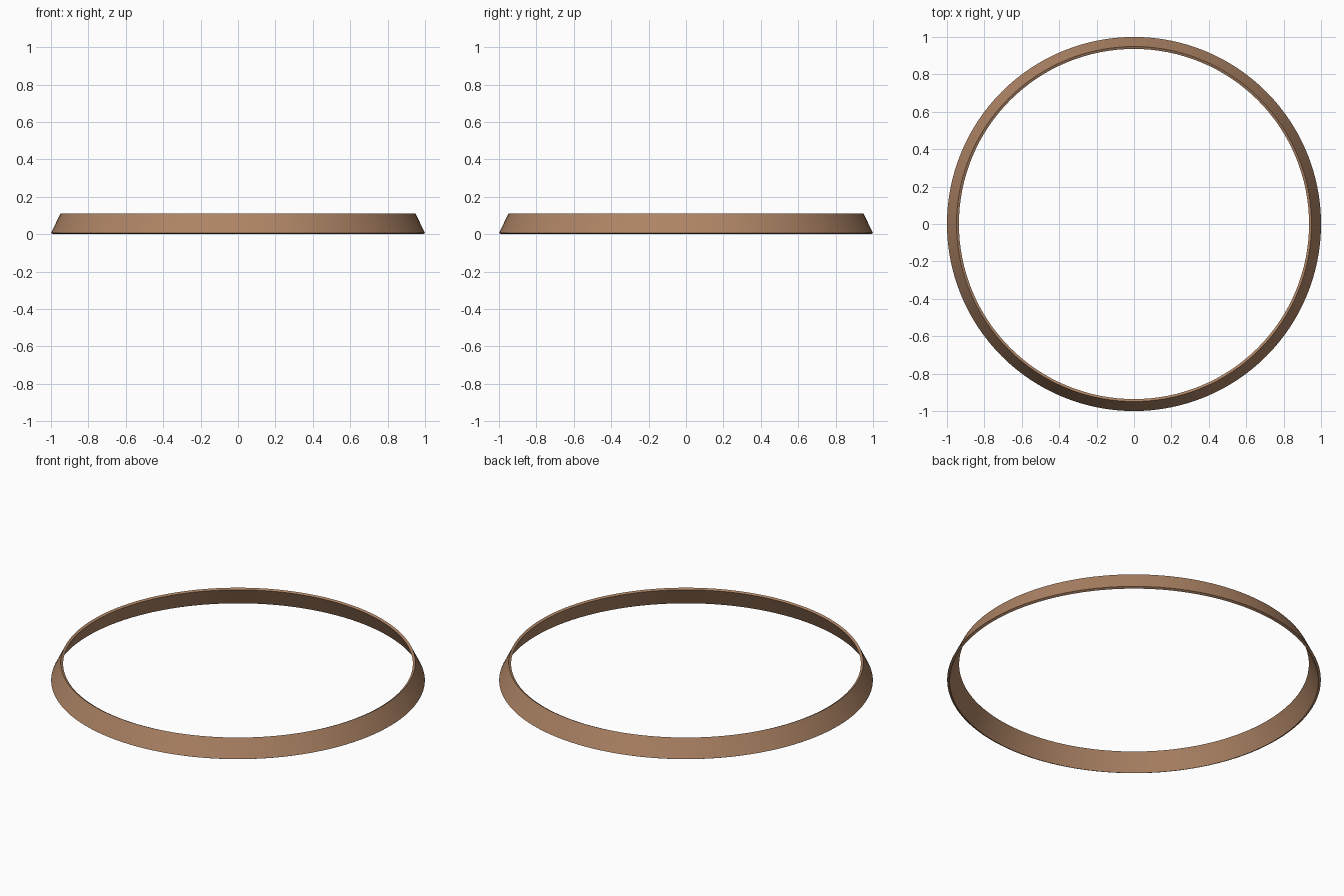
import bpy, bmesh, math

if "Cube" in bpy.data.objects:
    bpy.data.objects.remove(bpy.data.objects["Cube"])

SEGMENTS = 128
# Cross-section (radius, height): a thin leaning wall with rims square to it
PROFILE = [(0.987, 0.0), (1.0, 0.0065), (0.949, 0.11), (0.936, 0.1035)]

# Sweep the cross-section into a closed tapered ring
bm = bmesh.new()
rings = []
for i in range(SEGMENTS):
    a = 2 * math.pi * i / SEGMENTS
    rings.append([bm.verts.new((r * math.cos(a), r * math.sin(a), z)) for r, z in PROFILE])
for i in range(SEGMENTS):
    cur, nxt = rings[i], rings[(i + 1) % SEGMENTS]
    for j in range(4):
        k = (j + 1) % 4
        bm.faces.new((cur[j], nxt[j], nxt[k], cur[k]))
bmesh.ops.recalc_face_normals(bm, faces=bm.faces)
mesh = bpy.data.meshes.new("tapered_ring")
bm.to_mesh(mesh)
bm.free()

ring = bpy.data.objects.new("tapered_ring", mesh)
bpy.context.collection.objects.link(ring)

# Brown finish
brown = bpy.data.materials.new("brown")
brown.diffuse_color = (0.42, 0.23, 0.13, 1)
brown.use_nodes = True
brown.node_tree.nodes["Principled BSDF"].inputs["Base Color"].default_value = brown.diffuse_color
mesh.materials.append(brown)

# Smooth around the ring, crisp at the rims
bpy.context.view_layer.objects.active = ring
ring.select_set(True)
bpy.ops.object.shade_smooth_by_angle(angle=math.radians(30))
